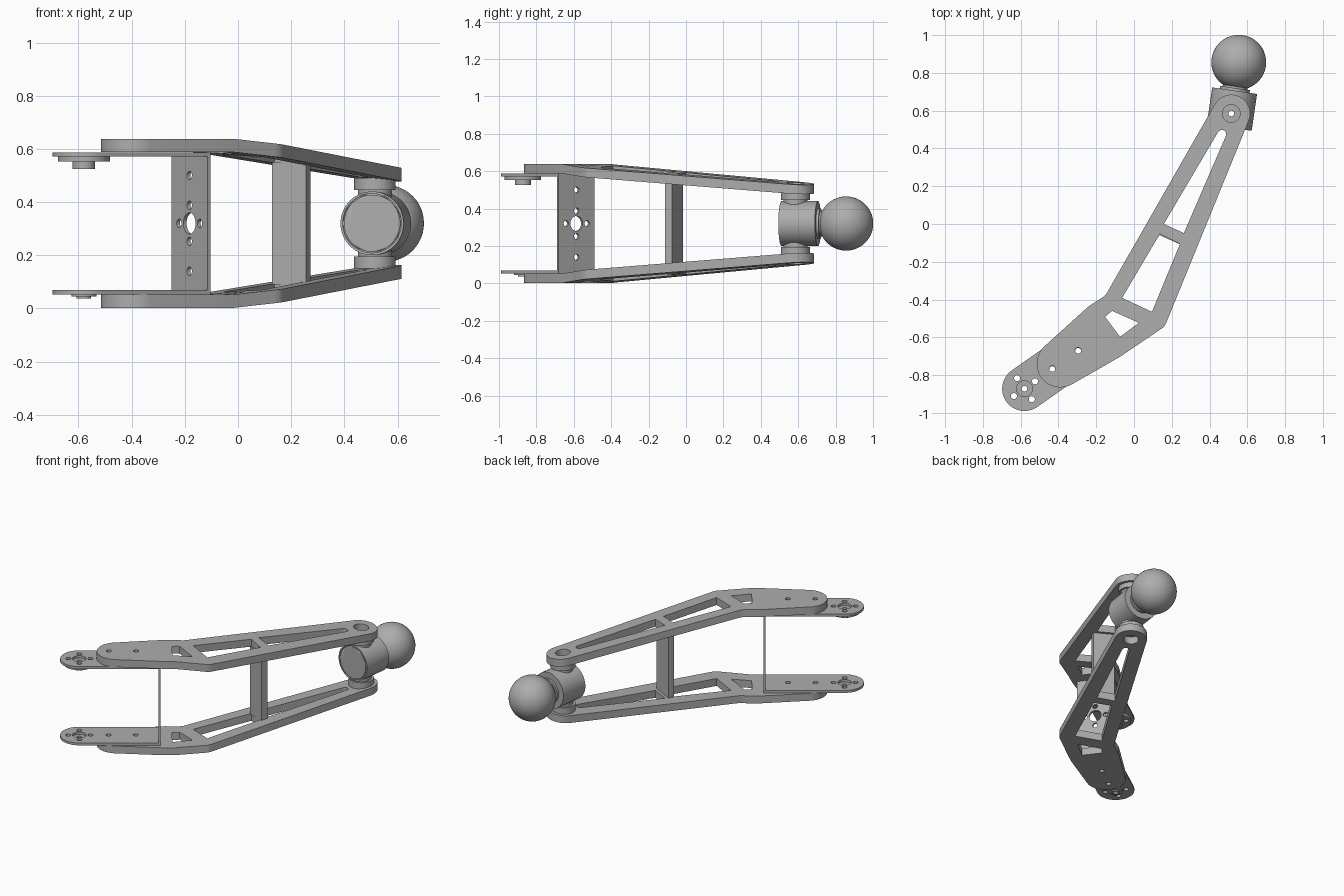
import bpy, bmesh, math
from mathutils import Matrix, Vector

if "Cube" in bpy.data.objects:
    bpy.data.objects.remove(bpy.data.objects["Cube"])

MID = 0.32                                   # mirror height of the assembly
grey = bpy.data.materials.new("satin_grey")
grey.diffuse_color = (0.42, 0.42, 0.42, 1)
grey.use_nodes = True
grey.node_tree.nodes["Principled BSDF"].inputs["Base Color"].default_value = grey.diffuse_color


def arc(c, r, a0, a1, n):
    return [(c[0] + r * math.cos(math.radians(a0 + (a1 - a0) * i / n)),
             c[1] + r * math.sin(math.radians(a0 + (a1 - a0) * i / n))) for i in range(n + 1)]


def circle(x, y, r, n=32):
    return arc((x, y), r, 0, 360, n)[:-1]


def finish(name, bm):
    bmesh.ops.recalc_face_normals(bm, faces=bm.faces)
    me = bpy.data.meshes.new(name)
    bm.to_mesh(me)
    bm.free()
    me.materials.append(grey)
    ob = bpy.data.objects.new(name, me)
    bpy.context.collection.objects.link(ob)
    return ob


def plate_mesh(loops, z0, z1):
    """Flat plate from an outline followed by hole outlines."""
    cu = bpy.data.curves.new("profile", 'CURVE')
    cu.dimensions, cu.fill_mode, cu.extrude = '2D', 'BOTH', (z1 - z0) / 2
    for pts in loops:
        sp = cu.splines.new('POLY')
        sp.points.add(len(pts) - 1)
        for p, q in zip(sp.points, pts):
            p.co = (q[0], q[1], 0, 1)
        sp.use_cyclic_u = True
    tmp = bpy.data.objects.new("profile", cu)
    bpy.context.collection.objects.link(tmp)
    bpy.context.view_layer.update()
    me = bpy.data.meshes.new_from_object(tmp.evaluated_get(bpy.context.evaluated_depsgraph_get()))
    bpy.data.objects.remove(tmp)
    bm = bmesh.new()
    bm.from_mesh(me)
    bpy.data.meshes.remove(me)
    bmesh.ops.remove_doubles(bm, verts=bm.verts, dist=1e-5)
    bmesh.ops.translate(bm, verts=bm.verts, vec=(0, 0, (z0 + z1) / 2))
    return bm


def plate(name, loops, z0, z1, mat=Matrix()):
    bm = plate_mesh(loops, z0, z1)
    bm.transform(mat)
    return finish(name, bm)


def cylinder(name, r, l0, l1, mat, n=64, bevel=0):
    """Cylinder along local z from l0 to l1."""
    bm = bmesh.new()
    bmesh.ops.create_cone(bm, cap_ends=True, segments=n, radius1=r, radius2=r, depth=l1 - l0,
                          matrix=Matrix.Translation((0, 0, (l0 + l1) / 2)))
    bm.transform(mat)
    return finish(name, bm)


def box(name, size, mat):
    bm = bmesh.new()
    bmesh.ops.create_cube(bm, size=1, matrix=Matrix.Diagonal((*size, 1)))
    bm.transform(mat)
    return finish(name, bm)


def cut(ob, cutter):
    cutter.hide_render = True
    cutter.hide_set(True)
    m = ob.modifiers.new("cut", 'BOOLEAN')
    m.operation, m.solver, m.object = 'DIFFERENCE', 'EXACT', cutter


# Bent side arms with windows, tilted towards the middle past the bend line
TIP = (0.515, 0.585)
outline = (arc((-0.39, -0.74), 0.125, 132, 300, 24)
           + [(-0.074, -0.703), (0.137, -0.56), (0.157, -0.547), (0.17, -0.525)]
           + arc(TIP, 0.1, -22, 150.5, 28)
           + [(-0.148, -0.373), (-0.165, -0.387), (-0.243, -0.438)])
slot = arc((0.465, 0.475), 0.023, -22, 150, 10) + [(0.158, 0), (0.264, -0.048)]
windows = [slot,
           [(0.137, -0.053), (0.243, -0.106), (0.095, -0.465), (-0.063, -0.391)],
           [(-0.116, -0.46), (0.026, -0.523), (-0.074, -0.597), (-0.153, -0.491)]]
arm_holes = [circle(-0.433, -0.766, 0.016, 20), circle(-0.296, -0.67, 0.016, 20),
             circle(*TIP, 0.047)]
bend_co, bend_dir = Vector((-0.02, -0.66, 0)), Vector((0.866, 0.5, 0))
for name, s in (("upper_arm", 1), ("lower_arm", -1)):
    bm = plate_mesh([outline] + windows + arm_holes, 0.268, 0.318)
    bmesh.ops.bisect_plane(bm, geom=bm.verts[:] + bm.edges[:] + bm.faces[:],
                           plane_co=bend_co, plane_no=bend_dir)
    for v in bm.verts:
        d = (v.co - bend_co).dot(bend_dir)
        v.co.z = MID + s * (v.co.z - 0.094 * max(d, 0))
    finish(name, bm)

# U-shaped bracket: two round-ended plates and a drilled wall
ANG = math.radians(35)
HUB = Matrix.Translation((-0.58, -0.872, 0)) @ Matrix.Rotation(ANG, 4, 'Z')
R = 0.118
bolts = [circle(0.068 * math.cos(a), 0.068 * math.sin(a), 0.016, 20)
         for a in (0, math.pi / 2, math.pi, 1.5 * math.pi)]
tongue = arc((0, 0), R, 90, 270, 32) + [(0.5, -R), (0.5, R)]
tongue_holes = bolts + [circle(0, 0, 0.042), circle(0.18, 0, 0.016, 20), circle(0.347, 0, 0.016, 20)]
for name, z in (("upper_bracket_plate", 0.571), ("lower_bracket_plate", 0.053)):
    plate(name, [tongue] + tongue_holes, z, z + 0.016, HUB)
wall = [(-R, -0.252), (R, -0.252), (R, 0.252), (-R, 0.252)]
wall_frame = HUB @ Matrix(((0, 0, 1, 0.485), (1, 0, 0, 0), (0, 1, 0, MID), (0, 0, 0, 1)))
plate("bracket_wall", [wall, circle(0, 0, 0.04)] + bolts
      + [circle(0, z, 0.016, 20) for z in (-0.18, 0.18)], 0, 0.015, wall_frame)

# Drive horn under the upper plate, bearing washer under the lower plate
bore = circle(0, 0, 0.015, 20)
plate("drive_horn", [circle(0, 0, 0.098, 48), bore] + bolts, 0.553, 0.571, HUB)
plate("drive_boss", [circle(0, 0, 0.043), bore], 0.525, 0.553, HUB)
plate("bearing_flange", [circle(0, 0, 0.047), bore], 0.045, 0.053, HUB)
plate("bearing_boss", [circle(0, 0, 0.027), bore], 0.037, 0.045, HUB)

# Crossbar joining the arms
box("crossbar", (0.14, 0.042, 0.46),
    Matrix.Translation((0.2, -0.065, MID)) @ Matrix.Rotation(math.radians(-24), 4, 'Z'))

# Pivot discs between the arm tips and the housing
PIV = Matrix.Translation((*TIP, MID))
for name, s in (("upper", 1), ("lower", -1)):
    flip = PIV @ Matrix.Diagonal((1, 1, s, 1))
    plate(name + "_pivot_disc", [circle(0, 0, 0.078, 48), bore], 0.125, 0.17, flip)
    plate(name + "_pivot_neck", [circle(0, 0, 0.064, 48), bore], 0.09, 0.125, flip)

# Joint housing, axis pointing at the ball (local z), with side notch and pin bore
AXIS = PIV @ Matrix.Rotation(math.radians(-8.3), 4, 'Z') @ Matrix.Rotation(math.radians(-90), 4, 'X')
housing = cylinder("joint_housing", 0.12, -0.075, 0.122, AXIS)
cut(housing, box("notch_cutter", (0.05, 0.085, 0.16), AXIS @ Matrix.Translation((-0.117, 0, -0.02))))
cut(housing, cylinder("pin_cutter", 0.015, -0.2, 0.2, PIV, 20))
groove = plate("groove_cutter", [circle(0, 0, 0.111, 64), circle(0, 0, 0.107, 64)], -0.09, -0.067, AXIS)
cut(housing, groove)

# Ball with its neck
cylinder("ball_collar", 0.08, 0.12, 0.136, AXIS, 48)
cylinder("ball_neck", 0.066, 0.13, 0.2, AXIS, 48)
bm = bmesh.new()
bmesh.ops.create_uvsphere(bm, u_segments=48, v_segments=32, radius=0.145)
bm.transform(AXIS @ Matrix.Translation((0, 0, 0.274)))
finish("ball", bm)

# Smooth the round surfaces, keep the edges sharp
for ob in bpy.context.collection.objects:
    if not ob.hide_render:
        ob.select_set(True)
        bpy.context.view_layer.objects.active = ob
bpy.ops.object.shade_smooth_by_angle(angle=math.radians(30))
